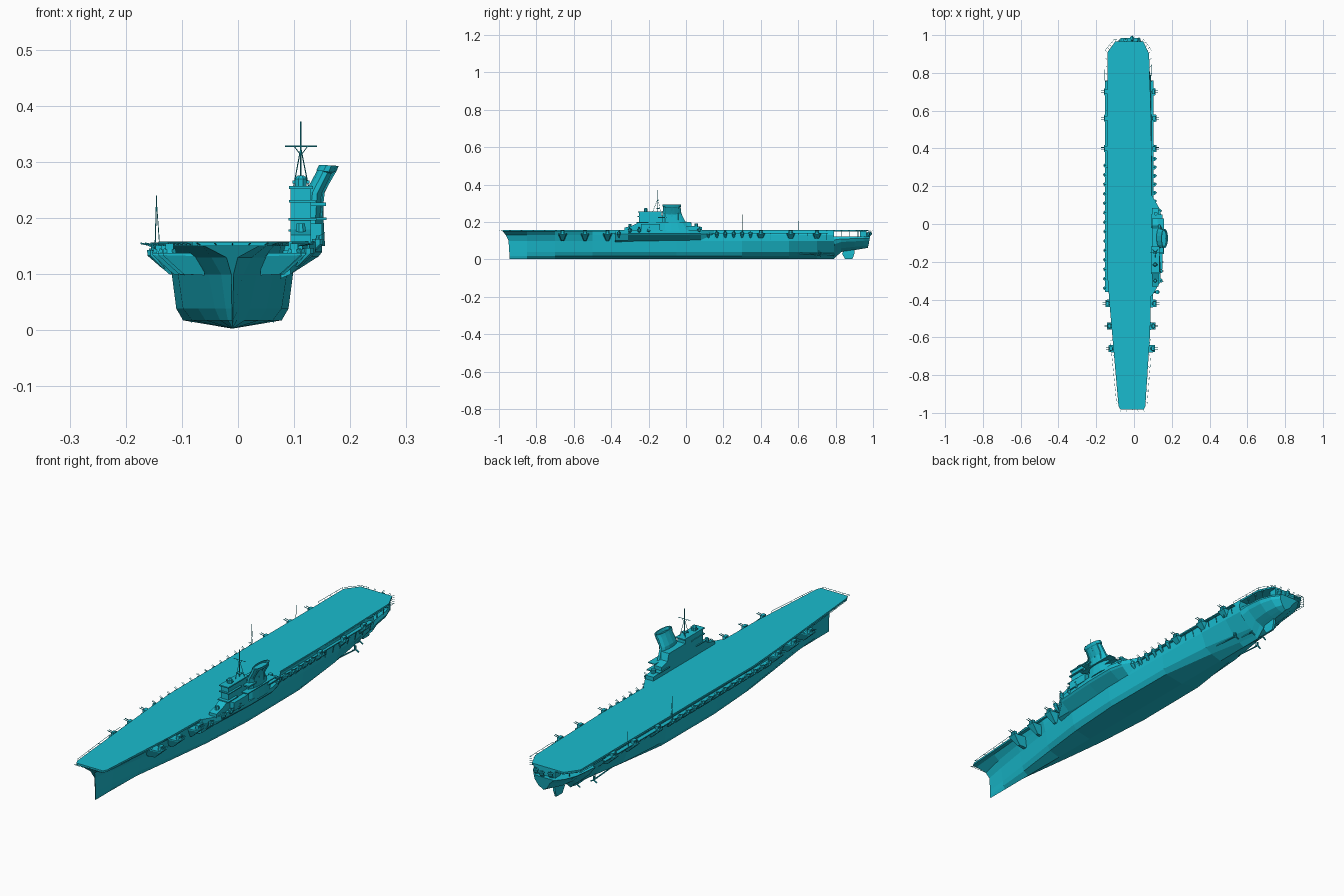
import bpy, bmesh, math
from mathutils import Vector

mat = bpy.data.materials.new("teal_paint")
mat.diffuse_color = (0.01, 0.5, 0.62, 1)


def part(name, lofts):
    """One object from several lofts; each loft is a list of equal-sized point rings."""
    bm = bmesh.new()
    for rings in lofts:
        vs = [[bm.verts.new(p) for p in r] for r in rings]
        n = len(vs[0])
        for a, b in zip(vs, vs[1:]):
            for i in range(n):
                j = (i + 1) % n
                bm.faces.new((a[i], a[j], b[j], b[i]))
        bm.faces.new(vs[0])
        bm.faces.new(vs[-1])
    bmesh.ops.recalc_face_normals(bm, faces=bm.faces)
    me = bpy.data.meshes.new(name)
    bm.to_mesh(me)
    bm.free()
    me.materials.append(mat)
    ob = bpy.data.objects.new(name, me)
    bpy.context.collection.objects.link(ob)
    return ob


def rect(x0, x1, y0, y1, z):
    return [(x0, y0, z), (x1, y0, z), (x1, y1, z), (x0, y1, z)]


def box(x0, x1, y0, y1, z0, z1):
    return [rect(x0, x1, y0, y1, z0), rect(x0, x1, y0, y1, z1)]


def disc(x, y, z, rx, ry=None, n=8, tilt=0):
    ry = ry or rx
    t = [math.tau * (i + .5) / n for i in range(n)]
    return [(x + rx * math.cos(a), y + ry * math.sin(a), z + tilt * math.cos(a)) for a in t]


def rod(a, b, r=.001, n=5):
    a, b = Vector(a), Vector(b)
    d = (b - a).normalized()
    u = d.orthogonal().normalized()
    v = d.cross(u)
    off = [(u * math.cos(math.tau * i / n) + v * math.sin(math.tau * i / n)) * r for i in range(n)]
    return [[a + o for o in off], [b + o for o in off]]


# Hull: stations of y, keel z, half widths from bilge up to the deck edge
LEVEL = (0, .1, .24, .65, .85, 1)
SHIFT = (0, 0, 0, 0, .35, 1)


def hull_rings(stations, top, rake_index, rake):
    rings = []
    for k, (y, zk, *w) in enumerate(stations):
        s = -.015 * min(1, (y + 1) / .6)
        right, left = [], []
        for f, hw, sh, rk in zip(LEVEL, [0] + w, SHIFT, rake):
            c = -.01 + s * sh
            z = zk + (top - zk) * f
            yy = y + (rk if k == rake_index else 0)
            right.append((c + hw, yy, z))
            left.append((c - hw, yy, z))
        rings.append(right + left[:0:-1])
    return rings


main = [(-.945, .003, .001, .001, .002, .010, .052),
        (-.85, .003, .008, .012, .020, .036, .066),
        (-.70, .003, .022, .031, .043, .060, .082),
        (-.50, .003, .048, .061, .073, .086, .100),
        (-.30, .003, .072, .088, .097, .104, .114),
        (-.05, .003, .088, .100, .108, .112, .118),
        (.30, .003, .086, .099, .108, .112, .118),
        (.55, .003, .050, .080, .103, .110, .115),
        (.70, .003, .022, .056, .098, .107, .111),
        (.79, .003, .012, .040, .094, .104, .107)]
stern = [(.79, .003, .010, .032, .088, .100, .104),
         (.83, .040, .020, .045, .083, .097, .100),
         (.90, .050, .020, .045, .075, .088, .092),
         (.95, .058, .015, .035, .058, .068, .072),
         (.972, .062, .008, .020, .035, .042, .045)]
part("hull", [hull_rings(main, .152, 0, (0, 0, 0, -.004, -.018, -.036))])
part("stern_hull", [hull_rings(stern, .122, 4, (0, 0, .004, .008, .011, .012))])

# Flight deck
outline = [(-.072, -.982), (.052, -.982), (.060, -.965), (.085, -.58), (.091, -.33), (.091, .45),
           (.080, .90), (.050, .965), (-.100, .965), (-.140, .91), (-.142, -.25), (-.130, -.42),
           (-.082, -.965)]
part("flight_deck", [[[(x, y, z) for x, y in outline] for z in (.150, .158)]])

# Quarterdeck house, posts and rudder under the deck
part("stern_house", [box(-.06, .04, .93, .965, .12, .151)])
part("stern_posts", [rod((x, y, .12), (x, y, .152), .002)
                     for x in (-.095, .072) for y in (.83, .875, .92)])
part("rudder", [[rect(-.014, -.006, .85, .89, .003), rect(-.015, -.005, .835, .90, .03),
                 rect(-.014, -.006, .85, .90, .062)]])
gear = []
for s in (-1, 1):
    for d, y in ((.03, .79), (.06, .72)):
        x = -.01 + s * d
        gear += [rod((x, y - .16, .035), (x, y, .024), .003),
                 rod((x, y - .01, .024), (x, y - .01, .07), .002)]
        for k in range(3):
            a = math.tau * k / 3
            tip = (x + .017 * math.sin(a), y, .024 + .017 * math.cos(a))
            gear.append(rod((x, y, .024), tip, .003, 4))
part("propellers", gear)

# Heavy gun sponsons: tapered bracket, base, shield and twin barrels
brackets, guns = [], []
for y, xl, xr in ((-.66, -.134, .112), (-.54, -.142, .114), (-.42, -.152, .120),
                  (.40, -.160, .118), (.56, -.160, .118), (.70, -.160, .114)):
    for s, xo in ((-1, xl), (1, xr)):
        xi = -.01 + s * (.05 if y < -.5 else .085)
        xm = xo - s * .012
        brackets.append([
            [(xi, y - .008, .098), (xm - s * .025, y - .006, .100), (xm - s * .025, y + .006, .100), (xi, y + .008, .098)],
            [(xi, y - .024, .132), (xo, y - .018, .134), (xo, y + .018, .134), (xi, y + .024, .132)],
            [(xi, y - .024, .138), (xo, y - .018, .138), (xo, y + .018, .138), (xi, y + .024, .138)]])
        guns.append([disc(xm, y, .138, .013), disc(xm, y, .146, .011)])
        guns.append(box(xm - .007, xm + .007, y - .011, y + .011, .144, .155))
        for d in (-.005, .005):
            guns.append(rod((xm, y + d, .150), (xo + s * .014, y + d, .155), .0016))
part("gun_sponsons", brackets)
part("heavy_guns", guns)

# Light gun tubs along the deck edge, on the island side and around the stern
spots = [(-.152, -.34 + .05 * i, .136) for i in range(14)]
spots += [(.108, .12 + .045 * i, .136) for i in range(6)]
spots += [(.142, -.30 + .05 * i, .156) for i in range(3)]
spots += [(.125, -.36, .14), (.135, .07, .156), (-.01, .985, .136), (-.045, .975, .136), (.025, .975, .136)]
tubs, light = [], []
for x, y, z in spots:
    dx, dy = (0, 1) if y > .9 else (math.copysign(1, x), 0)
    tubs.append([disc(x - dx * .02, y - dy * .02, z - .026, .003), disc(x, y, z - .003, .010),
                 disc(x, y, z + .007, .011)])
    light.append([disc(x, y, z + .007, .004), disc(x, y, z + .013, .003)])
    for d in (-.003, .003):
        light.append(rod((x + d * dy, y + d * dx, z + .011),
                         (x + dx * .013 + d * dy, y + dy * .013 + d * dx, z + .018), .0008, 4))
part("gun_tubs", tubs)
part("light_guns", light)

# Catwalks with sloping struts
walks = [box(-.153, -.135, -.36, .76, .138, .142), box(.085, .104, .10, .76, .138, .142),
         box(.08, .10, -.40, -.30, .138, .142)]
for i in range(23):
    y = -.35 + .05 * i
    walks.append(rod((-.115, y, .105), (-.150, y, .139), .0015, 4))
    if y > .1:
        walks.append(rod((.095, y, .105), (.102, y, .139), .0015, 4))
part("catwalks", walks)

# Safety net frames round the deck ends
nets = []
for pts in ([(.072, -.70), (.088, -.60)], [(-.125, -.62), (-.092, -.95)], [(.070, -.95), (.090, -.70)],
            [(-.075, -.996), (.055, -.996)],
            [(-.155, .76), (-.153, .92), (-.105, .978), (-.07, .98)],
            [(.05, .98), (.092, .92), (.095, .76)]):
    for (x0, y0), (x1, y1) in zip(pts, pts[1:]):
        nets.append(rod((x0, y0, .156), (x1, y1, .156), .0008, 4))
        for k in range(5):
            x, y = x0 + (x1 - x0) * k / 4, y0 + (y1 - y0) * k / 4
            nets.append(rod((x, y, .156), (x * .88 - .001, y * .985, .152), .0008, 4))
part("safety_nets", nets)

# Island: supporting bulge, stepped superstructure, galleries
bulge = []
for y, xo in ((-.38, .096), (-.31, .138), (-.12, .150), (.02, .150), (.08, .136), (.15, .096)):
    bulge.append([(.07, y, .158), (.07, y, .09), (.094, y, .10), (xo - .006, y, .132),
                  (xo, y, .140), (xo, y, .158)])
part("island_bulge", [bulge])
side = [(-.33, .155), (-.33, .170), (-.29, .180), (-.25, .200), (-.25, .255), (-.13, .255), (-.13, .235),
        (-.02, .235), (-.01, .205), (.03, .195), (.03, .180), (.085, .174), (.085, .155)]
part("island", [[[(x, y, z) for y, z in side] for x in (.094, .130)]])
part("bridge_galleries", [
    box(.090, .140, -.265, -.20, .196, .200), box(.091, .138, -.258, -.17, .228, .232),
    box(.091, .134, -.256, -.12, .252, .257), box(.125, .158, -.16, .03, .197, .201),
    box(.090, .150, -.02, .05, .176, .180), box(.125, .150, -.24, -.14, .155, .190),
    box(.125, .157, -.15, -.10, .222, .228)])
part("fire_directors", [
    [disc(.112, -.215, .255, .011), disc(.112, -.215, .270, .011), disc(.112, -.215, .276, .006)],
    box(.097, .127, -.219, -.211, .262, .267),
    [disc(.115, .055, .172, .010), disc(.115, .055, .192, .010)],
    [disc(.112, -.30, .170, .010), disc(.112, -.30, .190, .008)]])

# Funnel leaning outboard, with a cap rim and side pipes
part("funnel", [[disc(x, y, z, rx, ry, 12, t) for x, y, z, rx, ry, t in (
    (.130, -.055, .150, .026, .085, 0), (.133, -.065, .200, .020, .064, 0),
    (.137, -.075, .245, .016, .052, -.004), (.156, -.076, .282, .015, .048, -.004),
    (.157, -.076, .283, .018, .052, -.002), (.162, -.076, .294, .018, .052, -.001),
    (.162, -.076, .294, .014, .046, -.001), (.158, -.076, .284, .013, .044, -.003))]])
part("funnel_pipes", [rod((.147, y, .20), (.152, y, .248), .003) for y in (-.11, -.075, -.04)]
     + [rod((.152, y, .248), (.172, y, .283), .003) for y in (-.11, -.075, -.04)])

# Tripod mast with yard, and the port-side radio masts
m = (.112, -.15)
part("mast", [rod((*m, .25), (*m, .372), .0012),
              rod((.098, -.135, .25), (*m, .325), .001), rod((.127, -.135, .25), (*m, .325), .001),
              rod((.112, -.18, .25), (*m, .325), .001),
              rod((.084, -.15, .328), (.141, -.15, .328), .0012),
              rod((.100, -.15, .328), (.112, -.15, .312), .0008),
              rod((.124, -.15, .328), (.112, -.15, .312), .0008),
              box(.102, .122, -.158, -.142, .270, .274)])
part("radio_masts", [rod((-.148, .30, .14), (-.145, .30, .240), .001),
                     rod((-.140, .30, .156), (-.145, .30, .225), .0008),
                     rod((-.148, .60, .14), (-.146, .60, .205), .001)])
